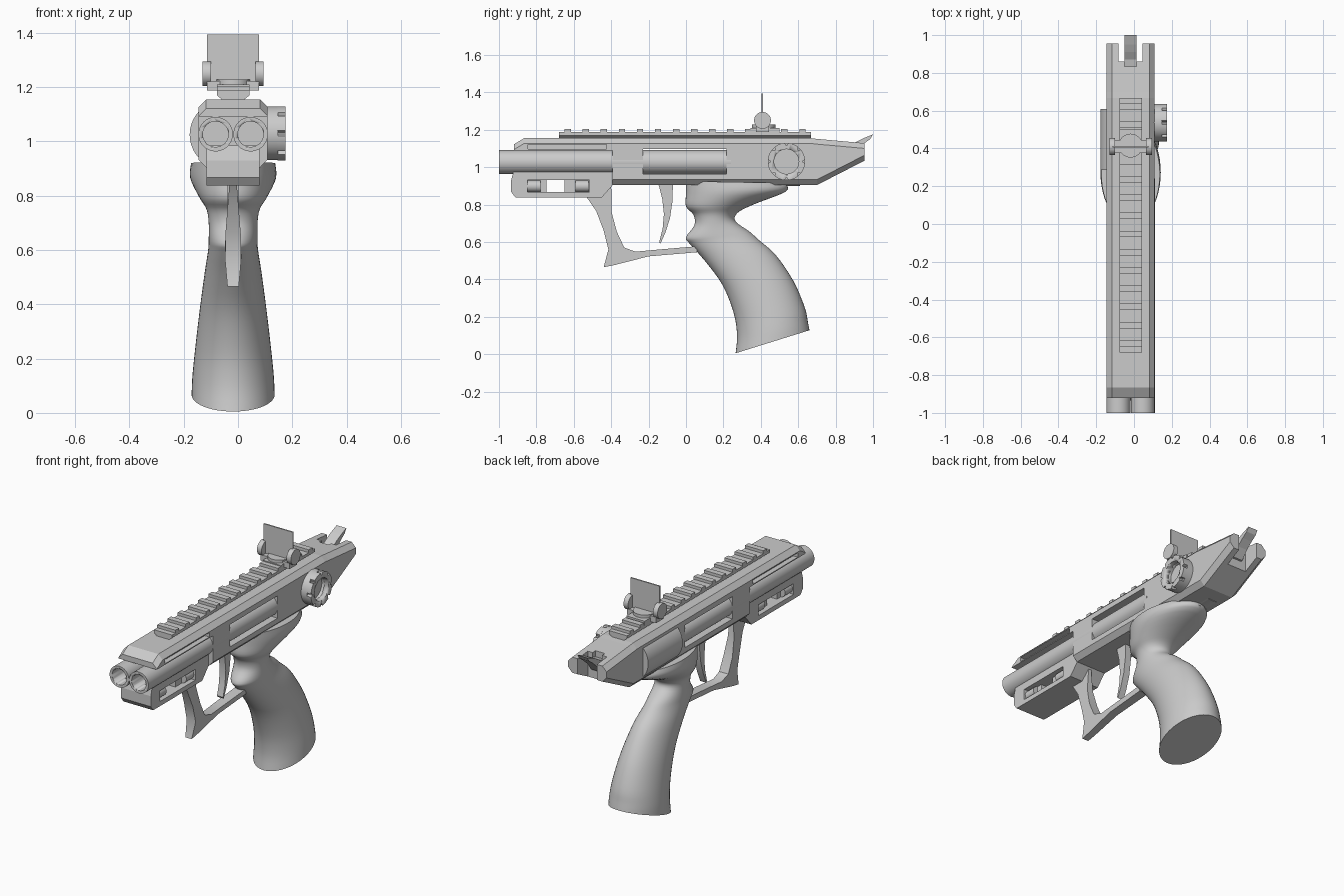
import bpy, bmesh, math
from mathutils import Vector, Matrix

cube = bpy.data.objects.get("Cube")
if cube:
    bpy.data.objects.remove(cube, do_unlink=True)

CX = -0.018   # centre line of the body
BZ = 1.027    # barrel axis height

grey = bpy.data.materials.new("light_grey")
grey.use_nodes = True
grey.diffuse_color = (0.6, 0.6, 0.6, 1)
grey.node_tree.nodes["Principled BSDF"].inputs["Base Color"].default_value = (0.6, 0.6, 0.6, 1)


def finish(name, bm, smooth=None):
    bmesh.ops.recalc_face_normals(bm, faces=bm.faces)
    mesh = bpy.data.meshes.new(name)
    bm.to_mesh(mesh)
    bm.free()
    ob = bpy.data.objects.new(name, mesh)
    bpy.context.collection.objects.link(ob)
    mesh.materials.append(grey)
    if smooth:
        activate(ob)
        bpy.ops.object.shade_smooth_by_angle(angle=math.radians(smooth))
    return ob


def activate(ob):
    bpy.ops.object.select_all(action='DESELECT')
    ob.select_set(True)
    bpy.context.view_layer.objects.active = ob


def box(name, x, y, z):
    bm = bmesh.new()
    bmesh.ops.create_cube(bm, size=1)
    for v in bm.verts:
        v.co = [lo + (c + 0.5) * (hi - lo) for c, (lo, hi) in zip(v.co, (x, y, z))]
    return finish(name, bm)


def cylinder(name, axis, a, b, centre, radius, sides=48):
    """Cylinder from a to b along an axis; centre holds the other two coordinates."""
    bm = bmesh.new()
    bmesh.ops.create_cone(bm, cap_ends=True, segments=sides, radius1=radius, radius2=radius, depth=b - a)
    mid = list(centre)
    mid.insert("XYZ".index(axis), (a + b) / 2)
    turn = {"X": ('Y', 90), "Y": ('X', 90), "Z": ('Z', 0)}[axis]
    bm.transform(Matrix.Translation(mid) @ Matrix.Rotation(math.radians(turn[1]), 4, turn[0]))
    return finish(name, bm, 35)


def loft(name, rings, smooth=None):
    bm = bmesh.new()
    loops = [[bm.verts.new(p) for p in ring] for ring in rings]
    n = len(loops[0])
    for r, s in zip(loops, loops[1:]):
        for i in range(n):
            bm.faces.new((r[i], r[(i + 1) % n], s[(i + 1) % n], s[i]))
    bm.faces.new(loops[0])
    bm.faces.new(loops[-1])
    return finish(name, bm, smooth)


def prism(name, points, half, centre=CX, smooth=None):
    """Side outline (y, z) given a thickness, which may depend on height."""
    width = half if callable(half) else lambda z: half
    return loft(name, [[(centre + s * width(z), y, z) for y, z in points] for s in (-1, 1)], smooth)


def cut(ob, *cutters):
    for c in cutters:
        c.hide_render = True
        m = ob.modifiers.new("cut", 'BOOLEAN')
        m.operation, m.solver, m.object = 'DIFFERENCE', 'EXACT', c
        activate(ob)
        bpy.ops.object.modifier_apply(modifier=m.name)
        bpy.data.objects.remove(c, do_unlink=True)


def section(y, lo, hi, half=0.127, low=0.0, high=0.028):
    """Cross-section with chamfered lower and upper corners."""
    side = [(half - low, lo), (half, lo + low + 0.001), (half, hi - high), (half - high, hi)]
    return [(CX + x, y, z) for x, z in side] + [(CX - x, y, z) for x, z in reversed(side)]


# Main receiver with side windows and forked tail
receiver = loft("receiver", [section(y, lo, hi, low=0.028) for y, lo, hi in
                [(-0.393, 0.904, 1.155), (0.667, 0.904, 1.155), (0.70, 0.904, 1.151), (0.955, 1.035, 1.128)]])
cut(receiver,
    box("window_cutter", (-0.4, 0.4), (-0.23, 0.217), (0.963, 1.096)),
    box("tail_cutter", (-0.082, 0.045), (0.86, 1.1), (0.8, 1.3)),
    box("tail_step_cutter", (-0.05, 0.013), (0.835, 1.1), (1.04, 1.3)))

# Upper front shroud with long side grooves
shroud = loft("upper_shroud", [section(-0.92, 1.09, 1.122), section(-0.865, 1.09, 1.155),
                               section(-0.39, 1.09, 1.155)])
for s in (-1, 1):
    x = CX + s * 0.127
    cut(shroud, box("groove_cutter", (x - 0.03, x + 0.03), (-0.845, -0.425), (1.096, 1.122)))

# Lower front block with a slot, inner fillers and pins
block = prism("lower_front_block", [(-0.92, 0.985), (-0.935, 0.93), (-0.935, 0.868), (-0.912, 0.838),
                                    (-0.45, 0.838), (-0.39, 0.906), (-0.39, 0.985)], 0.098)
cut(block, box("slot_cutter", (-0.4, 0.4), (-0.847, -0.516), (0.866, 0.93)))
for name, a, b, pin in (("front", -0.85, -0.745, -0.847), ("rear", -0.65, -0.513, -0.59)):
    box(name + "_slot_filler", (CX - 0.06, CX + 0.06), (a, b), (0.86, 0.935))
    for s in (-1, 1):
        cylinder(name + "_slot_pin", "Y", pin, pin + 0.07, (CX + s * 0.06, 0.898), 0.031, 32)

# Twin barrels
for side, s in (("right", -1), ("left", 1)):
    barrel = cylinder(side + "_barrel", "Y", -1.0, 0.24, (CX + s * 0.0645, BZ), 0.0635)
    cut(barrel, cylinder("bore_cutter", "Y", -1.1, -0.85, (CX + s * 0.0645, BZ), 0.047))

# Side bulge on the right
cylinder("side_bulge", "Y", 0.285, 0.61, (-0.053, 1.025), 0.125, 64)

# Notched dial on the left
DY, DZ = 0.537, 1.03
dial_base = cylinder("dial_base", "X", 0.09, 0.148, (DY, DZ), 0.099)
outline = []
for i in range(96):
    a = 2 * math.pi * (i + 0.5) / 96
    r = 0.086 if (i + 1) % 12 < 2 else 0.1
    outline.append((DY + r * math.cos(a), DZ + r * math.sin(a)))
dial_rim = prism("dial_rim", outline, 0.015, 0.16, 30)
cut(dial_base, cylinder("dial_bore_cutter", "X", 0.13, 0.3, (DY, DZ), 0.066))
cut(dial_rim, cylinder("dial_bore_cutter", "X", 0.1, 0.3, (DY, DZ), 0.066))

# Top rail with cross ribs
loft("rail", [[(CX - 0.035, y, 1.15), (CX + 0.035, y, 1.15), (CX + 0.06, y, 1.17), (CX + 0.06, y, 1.187),
               (CX - 0.06, y, 1.187), (CX - 0.06, y, 1.17)] for y in (-0.68, 0.667)])
for i in range(14):
    y = -0.632 + i * 0.0965
    box("rail_rib", (CX - 0.06, CX + 0.06), (y - 0.017, y + 0.017), (1.18, 1.204))

# Sight: base, turntable, end knobs and upright plate
box("sight_base", (CX - 0.096, CX + 0.096), (0.375, 0.445), (1.187, 1.222))
box("sight_clamp", (CX - 0.06, CX + 0.06), (0.345, 0.5), (1.187, 1.21))
cylinder("sight_turntable", "Z", 1.19, 1.228, (CX, 0.415), 0.063)
for side, s in (("right", -1), ("left", 1)):
    mid = CX + s * 0.097
    cylinder(side + "_sight_knob", "X", mid - 0.015, mid + 0.015, (0.409, 1.25), 0.045)
box("sight_plate", (CX - 0.096, CX + 0.096), (0.404, 0.412), (1.22, 1.395))

# Hammer in the tail fork
prism("hammer", [(0.82, 1.03), (0.87, 1.04), (0.91, 1.09), (0.95, 1.125), (0.985, 1.15), (1.0, 1.175),
                 (0.95, 1.155), (0.91, 1.135), (0.87, 1.11), (0.82, 1.1)], 0.032)

# Trigger
prism("trigger", [(-0.15, 0.92), (-0.07, 0.92), (-0.072, 0.82), (-0.085, 0.73), (-0.11, 0.65), (-0.137, 0.59),
                  (-0.143, 0.6), (-0.125, 0.67), (-0.118, 0.75), (-0.127, 0.83)], 0.02, smooth=30)


# Trigger guard, widest near its middle
def guard_half(z):
    return 0.033 - 0.08 * (z - 0.6) if z > 0.6 else 0.033 - 0.09 * (0.6 - z)


prism("trigger_guard", [(-0.535, 0.845), (-0.48, 0.765), (-0.44, 0.66), (-0.415, 0.56), (-0.44, 0.465),
                        (-0.38, 0.477), (-0.2, 0.523), (0.06, 0.545), (0.06, 0.577), (-0.14, 0.56), (-0.27, 0.548),
                        (-0.33, 0.57), (-0.37, 0.655), (-0.398, 0.76), (-0.4, 0.91), (-0.45, 0.845)],
      guard_half, smooth=30)

# Grip: front point, back point and half width of each tilted oval section
spine = [Vector(k) for k in [
    (0.0, 0.925, 0.53, 0.915, 0.155), (0.0, 0.86, 0.535, 0.87, 0.158), (0.0, 0.79, 0.36, 0.80, 0.125),
    (0.04, 0.745, 0.275, 0.755, 0.098), (0.045, 0.69, 0.265, 0.71, 0.09), (0.0, 0.625, 0.34, 0.655, 0.09),
    (0.02, 0.59, 0.39, 0.61, 0.092), (0.10, 0.50, 0.48, 0.53, 0.105), (0.195, 0.37, 0.575, 0.39, 0.123),
    (0.255, 0.22, 0.635, 0.25, 0.14), (0.273, 0.10, 0.652, 0.17, 0.15), (0.265, 0.005, 0.66, 0.128, 0.153)]]
keys = []
for i in range(len(spine) - 1):
    p0, p1, p2, p3 = (spine[min(max(i + k, 0), len(spine) - 1)] for k in (-1, 0, 1, 2))
    for t in (0, 0.25, 0.5, 0.75):
        keys.append((p1 * 2 + (p2 - p0) * t + (p0 * 2 - p1 * 5 + p2 * 4 - p3) * t ** 2
                     + (p1 * 3 - p0 - p2 * 3 + p3) * t ** 3) / 2)
keys.append(spine[-1])
rings = []
for fy, fz, by, bz, w in keys:
    ring = []
    for i in range(48):
        a = 2 * math.pi * i / 48
        f = (1 - math.cos(a)) / 2
        ring.append((CX + w * math.sin(a), fy + (by - fy) * f, fz + (bz - fz) * f))
    rings.append(ring)
loft("grip", rings, 50)
